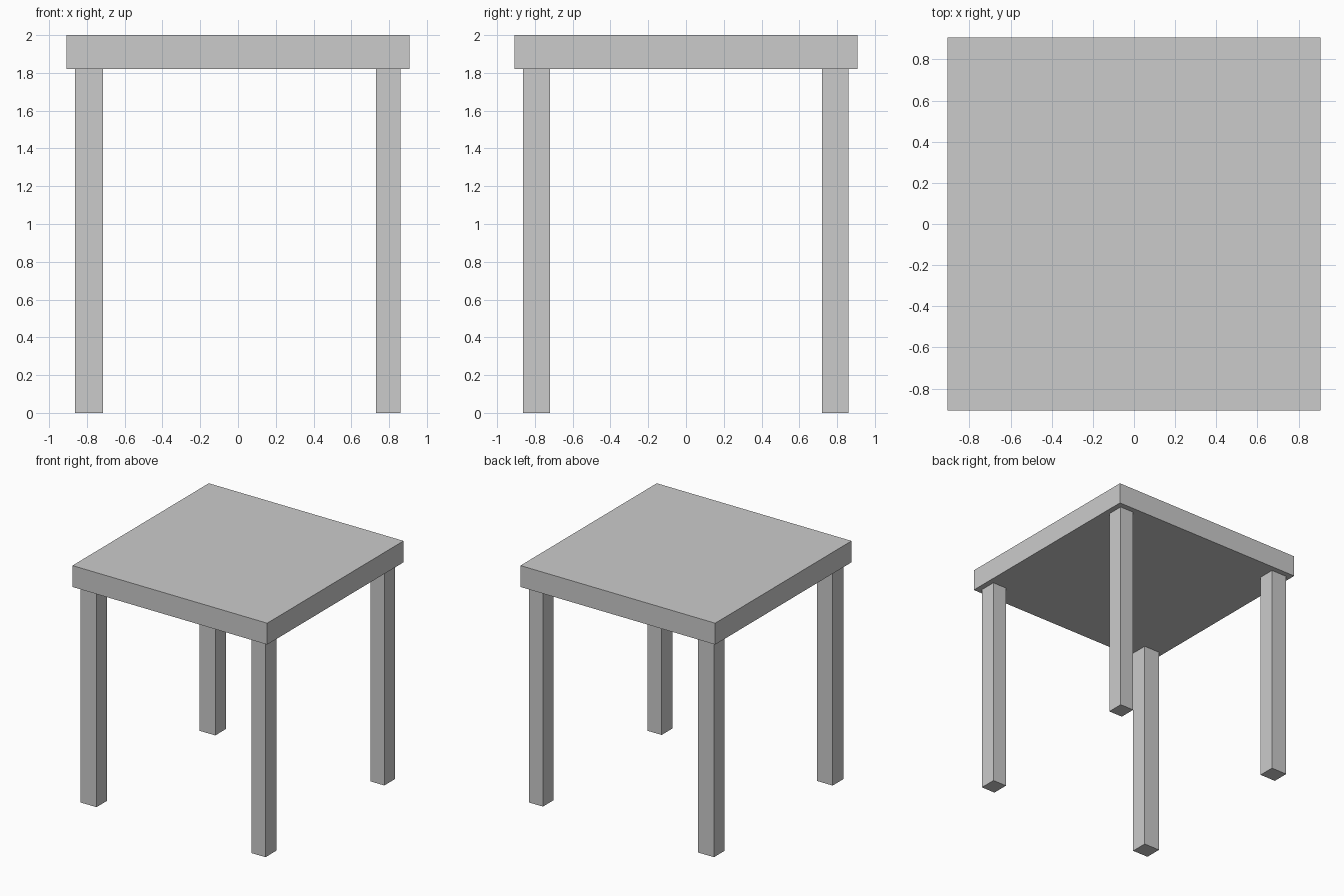
import bpy

if "Cube" in bpy.data.objects:
    bpy.data.objects.remove(bpy.data.objects["Cube"])


def box(name, x, y, z):
    """Axis-aligned box from (min, max) ranges."""
    bpy.ops.mesh.primitive_cube_add(
        size=1, location=[(a + b) / 2 for a, b in (x, y, z)])
    ob = bpy.context.object
    ob.name = name
    ob.scale = [b - a for a, b in (x, y, z)]
    bpy.ops.object.transform_apply(location=False, rotation=False, scale=True)
    return ob


TOP_Z = 1.82

# Square table top
box("table_top", (-0.907, 0.907), (-0.907, 0.907), (TOP_Z, 2.0))

# Four legs, the left pair slightly wider than the right pair
leg_x = {"left": (-0.863, -0.715), "right": (0.73, 0.86)}
leg_y = {"front": (-0.862, -0.719), "back": (0.719, 0.86)}
for depth, y in leg_y.items():
    for side, x in leg_x.items():
        box(f"{depth}_{side}_leg", x, y, (0, TOP_Z))
